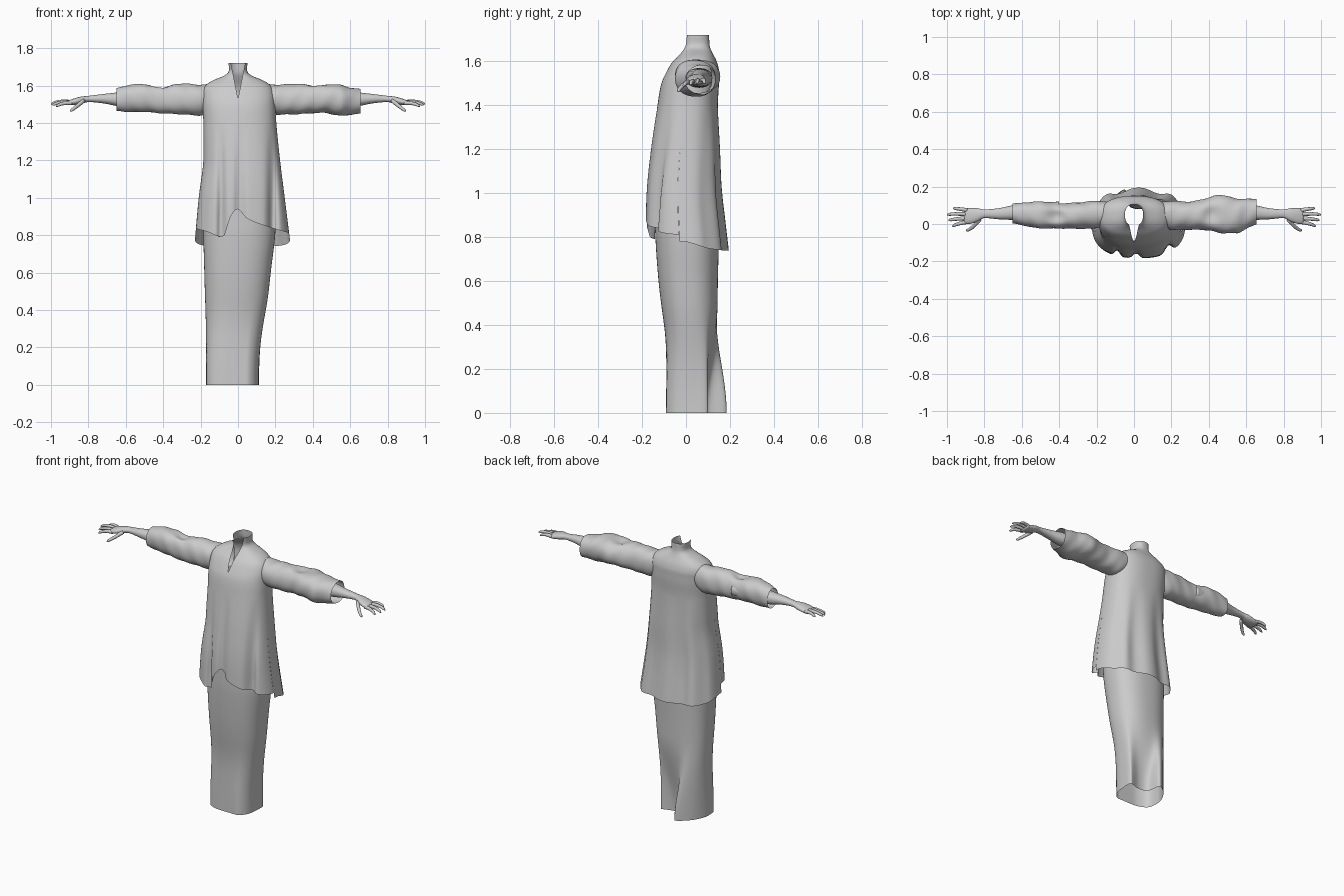
import bpy, bmesh
from math import sin, cos, pi, exp
from mathutils import Vector

cube = bpy.data.objects.get("Cube")
if cube:
    bpy.data.objects.remove(cube)

GREY = (0.6, 0.6, 0.6, 1)
cloth = bpy.data.materials.new("plain_grey")
cloth.use_nodes = True
cloth.diffuse_color = GREY
cloth.node_tree.nodes["Principled BSDF"].inputs["Base Color"].default_value = GREY


def table(rows, t):
    """Smoothly interpolate the rows, keyed on their first column."""
    t = min(max(t, rows[0][0]), rows[-1][0])
    i = max(k for k in range(len(rows) - 1) if rows[k][0] <= t)
    a, b = rows[i], rows[i + 1]
    p, q = rows[max(i - 1, 0)], rows[min(i + 2, len(rows) - 1)]
    h = b[0] - a[0]
    u = (t - a[0]) / h
    out = []
    for k in range(1, len(a)):
        m0 = (b[k] - p[k]) / (b[0] - p[0]) * h
        m1 = (q[k] - a[k]) / (q[0] - a[0]) * h
        d = b[k] - a[k]
        if m0 * d <= 0: m0 = 0
        if m1 * d <= 0: m1 = 0
        out.append(a[k] + u * m0 + u * u * (3 * d - 2 * m0 - m1) + u ** 3 * (m0 + m1 - 2 * d))
    return out


def oval(a0, a1, b0, b1, ang, n=2.4):
    """Point on a rounded box outline that fills the given ranges."""
    def power(v):
        return abs(v) ** (2 / n) * (1 if v >= 0 else -1)
    return ((a0 + a1) / 2 + (a1 - a0) / 2 * power(cos(ang)),
            (b0 + b1) / 2 + (b1 - b0) / 2 * power(sin(ang)))


def skin(bm, rings, closed=True, caps=False):
    """Bridge a list of equal rings of points."""
    vs = [[bm.verts.new(p) for p in r] for r in rings]
    n = len(rings[0])
    for a, b in zip(vs, vs[1:]):
        for j in range(n if closed else n - 1):
            k = (j + 1) % n
            bm.faces.new((a[j], a[k], b[k], b[j]))
    if caps:
        bm.faces.new(vs[0])
        bm.faces.new(vs[-1])


def finish(name, bm, recalc=True):
    if recalc:
        bmesh.ops.recalc_face_normals(bm, faces=bm.faces)
    for f in bm.faces:
        f.smooth = True
    me = bpy.data.meshes.new(name)
    bm.to_mesh(me)
    bm.free()
    me.materials.append(cloth)
    ob = bpy.data.objects.new(name, me)
    bpy.context.collection.objects.link(ob)
    return ob


# Tunic: front and back panels, joined above the side slits
BODY = [(0.72, -.235, .285, -.185, .185), (1.0, -.21, .25, -.18, .155),
        (1.2, -.185, .225, -.16, .15), (1.4, -.185, .205, -.13, .145),
        (1.5, -.19, .2, -.112, .15), (1.56, -.19, .195, -.085, .15),
        (1.6, -.175, .175, -.06, .14), (1.63, -.13, .13, -.03, .125),
        (1.65, -.08, .08, -.015, .115), (1.67, -.052, .052, -.008, .108),
        (1.72, -.05, .05, -.01, .105)]
FRONT_HEM = [(-.25, .84), (-.17, .82), (-.08, .79), (-.04, .9), (0, .94),
             (.05, .89), (.15, .85), (.28, .81)]
FOLDS = [(-.09, .035, .018), (.01, .03, .02), (.185, .045, .024)]
SLIT, TOP, SEAM, COLS = 1.25, 1.72, .1, 56


def body_point(ang, z, front):
    x, y = oval(*table(BODY, z), ang)
    fade = min(max((1.4 - z) / .5, 0), 1)
    if front:
        y += fade * sum(d * exp(-((x - c) / w) ** 2) for c, d, w in FOLDS) * max(-sin(ang), 0) ** .5
    else:
        y += fade * .012 * sin(ang * 9) * sin(ang)
    return Vector((x, y, z))


def panel(bm, start, end, front):
    cols = []
    for j in range(COLS + 1):
        ang = start + (end - start) * j / COLS
        low_x = oval(*table(BODY, .8), ang)[0]
        hem = table(FRONT_HEM, low_x)[0] if front else .74 + .04 * (1 - max(sin(ang), 0)) ** 2
        zs = [hem + (SLIT - hem) * i / 16 for i in range(16)]
        zs += [SLIT + (TOP - SLIT) * i / 44 for i in range(45)]
        cols.append([body_point(ang, z, front) for z in zs])
    skin(bm, [list(r) for r in zip(*cols)], closed=False)


bm = bmesh.new()
panel(bm, -SEAM, pi + SEAM, False)
panel(bm, pi + SEAM, 2 * pi - SEAM, True)
bmesh.ops.remove_doubles(bm, verts=[v for v in bm.verts if v.co.z > SLIT - .01], dist=.0005)

# Neck opening: cut a narrow wedge out of the front
APEX, SPREAD = 1.53, .2
for s in (-1, 1):
    faces = [f for f in bm.faces if f.calc_center_median().y < .04 and f.calc_center_median().z > 1.45]
    geom = faces + list({e for f in faces for e in f.edges}) + list({v for f in faces for v in f.verts})
    bmesh.ops.bisect_plane(bm, geom=geom, plane_co=(0, 0, APEX), plane_no=(s, 0, -SPREAD))
gone = []
for f in bm.faces:
    c = f.calc_center_median()
    if c.y < .04 and abs(c.x) < (c.z - APEX) * SPREAD:
        gone.append(f)
bmesh.ops.delete(bm, geom=gone, context='FACES')
finish("tunic", bm, recalc=False)

# Sleeves: open loose tubes, with ranges of y and z along the arm
LEFT_SLEEVE = [(.1, .01, .11, 1.48, 1.615), (.2, -.03, .125, 1.445, 1.605),
               (.3, -.03, .12, 1.445, 1.608), (.4, -.035, .14, 1.452, 1.61),
               (.46, -.05, .155, 1.455, 1.612), (.55, -.05, .135, 1.44, 1.605),
               (.6, -.025, .135, 1.445, 1.59), (.655, 0, .135, 1.45, 1.582)]
RIGHT_SLEEVE = [(.1, .01, .11, 1.48, 1.615), (.2, -.02, .125, 1.44, 1.605),
                (.3, -.025, .115, 1.445, 1.61), (.4, -.025, .11, 1.45, 1.6),
                (.5, -.025, .12, 1.46, 1.61), (.58, -.01, .115, 1.46, 1.605),
                (.65, .005, .11, 1.465, 1.585)]
for side, name, rows in ((1, "left_sleeve", LEFT_SLEEVE), (-1, "right_sleeve", RIGHT_SLEEVE)):
    rings = []
    for i in range(49):
        x = rows[0][0] + (rows[-1][0] - rows[0][0]) * i / 48
        y0, y1, z0, z1 = table(rows, x)
        ring = []
        for j in range(40):
            a = 2 * pi * j / 40
            y, z = oval(y0, y1, z0, z1, a, 2.2)
            r = 1 + .035 * sin(3 * a + 26 * x) * sin(x * 40)
            # pressed-in crease above the elbow
            dent = .02 * exp(-((x - .42) / .05) ** 2 - ((a - 1.6) / .4) ** 2)
            cy, cz = (y0 + y1) / 2, (z0 + z1) / 2
            ring.append((side * x, cy + (y - cy) * r, cz + (z - cz) * r - dent))
        rings.append(ring)
    bm = bmesh.new()
    skin(bm, rings)
    finish(name, bm)

# Forearms and hands
ARM = [(.4, 0, .12, 1.48, 1.57), (.62, .02, .105, 1.487, 1.565),
       (.72, .025, .085, 1.505, 1.555), (.8, .032, .078, 1.512, 1.545),
       (.84, .012, .085, 1.502, 1.541), (.88, 0, .085, 1.495, 1.53),
       (.908, .002, .082, 1.495, 1.52)]
FINGERS = [[(.89, .073, 1.51), (.93, .08, 1.515), (.968, .084, 1.502)],
           [(.89, .052, 1.51), (.95, .054, 1.515), (1.0, .05, 1.502)],
           [(.89, .031, 1.508), (.945, .027, 1.51), (.992, .02, 1.496)],
           [(.89, .011, 1.506), (.935, .002, 1.504), (.972, -.012, 1.489)],
           [(.825, .025, 1.52), (.865, -.018, 1.487), (.897, -.036, 1.463)]]


def finger(bm, path, side):
    pts = [Vector(p) for p in path]
    rings = []
    for i in range(13):
        t = i / 12
        c = pts[0] * (1 - t) ** 2 + (2 * pts[1] - (pts[0] + pts[2]) / 2) * 2 * t * (1 - t) + pts[2] * t * t
        d = (pts[2] - pts[0]).normalized()
        u = d.cross(Vector((0, 0, 1))).normalized()
        w = u.cross(d)
        r = (.0115 - .004 * t) * (1 if i < 11 else .85 if i == 11 else .4)
        ring = [c + (u * cos(k * pi / 5) + w * sin(k * pi / 5)) * r for k in range(10)]
        rings.append([(side * p.x, p.y, p.z) for p in ring])
    skin(bm, rings, caps=True)


for side, name in ((1, "left"), (-1, "right")):
    bm = bmesh.new()
    rings = []
    for i in range(41):
        x = .4 + .508 * i / 40
        ring = [oval(*table(ARM, x), 2 * pi * j / 24, 2.2) for j in range(24)]
        rings.append([(side * x, y, z) for y, z in ring])
    skin(bm, rings, caps=True)
    for path in FINGERS:
        finger(bm, path, side)
    finish(name + "_arm_and_hand", bm)

# Wrapped skirt: round at the waist, with folded corners at the back of the hem
WRAP = [(0, -.17, .12, -.09, .14), (.3, -.172, .143, -.092, .142), (.6, -.18, .175, -.125, .145),
        (.82, -.185, .2, -.14, .15), (1.0, -.18, .2, -.14, .14)]
HEM = [(.11, .02), (.105, .1), (.03, .08), (-.03, .1), (-.05, .185), (-.13, .12),
       (-.17, .03), (-.16, -.05), (-.1, -.085), (-.03, -.09), (.05, -.09), (.095, -.05)]
hem_loop = [(k, *HEM[k % 12]) for k in range(-2, 15)]
rings = []
for i in range(41):
    z = i / 40
    w = min(z / .5, 1)
    w = w * w * (3 - 2 * w)
    ring = []
    for j in range(72):
        bx, by = table(hem_loop, j / 6)
        ux, uy = oval(*table(WRAP, z), 2 * pi * j / 72)
        ring.append((bx + (ux - bx) * w, by + (uy - by) * w, z))
    rings.append(ring)
bm = bmesh.new()
skin(bm, rings)
finish("skirt", bm)
